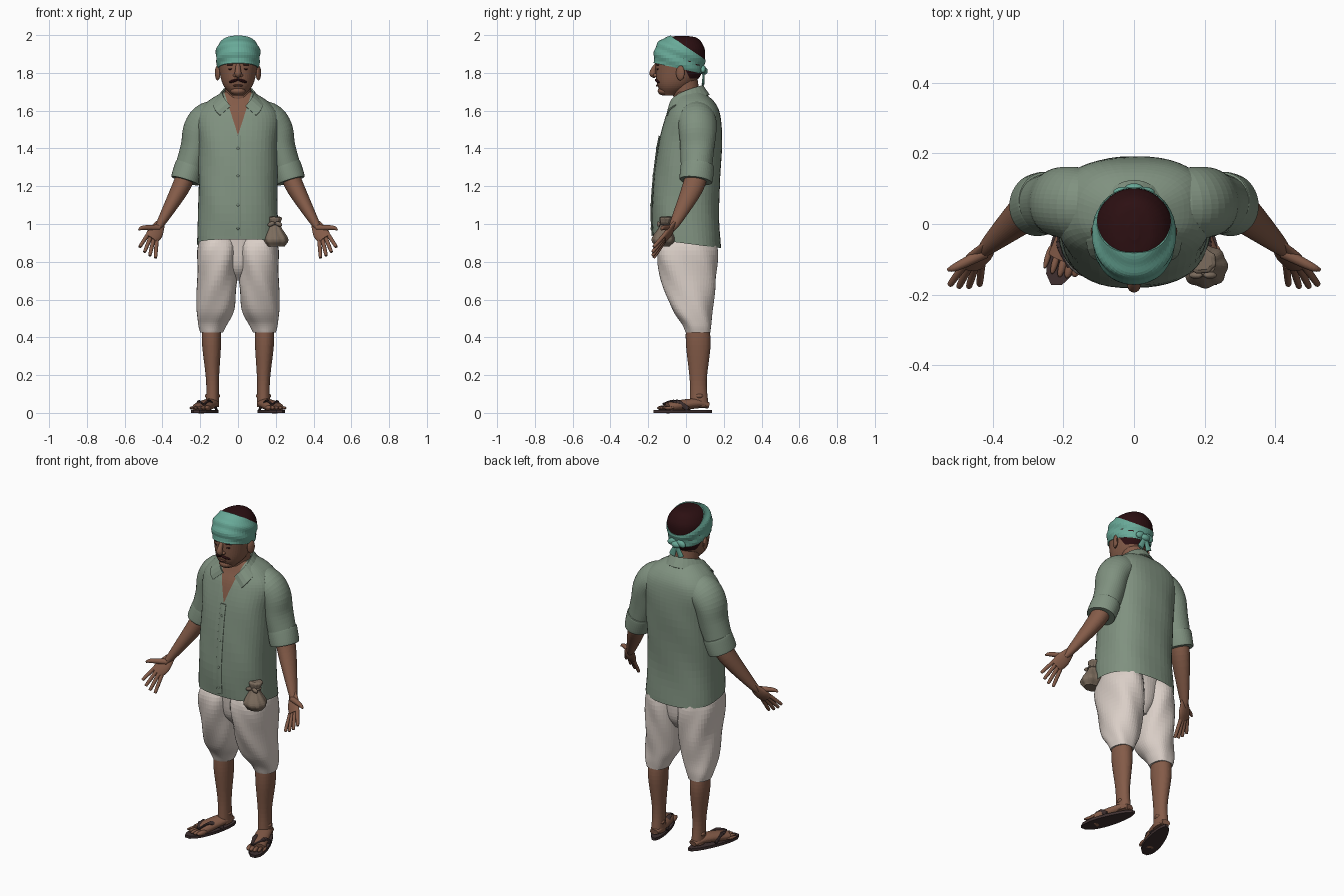
import bpy, bmesh, math
from mathutils import Matrix, Vector

default_cube = bpy.data.objects.get("Cube")
if default_cube:
    bpy.data.objects.remove(default_cube)

ACROSS, DEPTH = Vector((1, 0, 0)), Vector((0, 1, 0))
made = []


def material(name, red, green, blue):
    result = bpy.data.materials.new(name)
    result.use_nodes = True
    result.diffuse_color = (red, green, blue, 1)
    shader = result.node_tree.nodes["Principled BSDF"]
    shader.inputs["Base Color"].default_value = result.diffuse_color
    return result


skin = material("brown skin", .23, .105, .065)
shirt = material("sage cloth", .215, .285, .215)
trousers = material("off white cloth", .7, .62, .57)
teal = material("teal cloth", .14, .4, .315)
hair = material("dark hair", .025, .005, .006)
taupe = material("taupe cloth", .2, .15, .11)
leather = material("dark leather", .05, .03, .03)
lip = material("lip brown", .15, .06, .04)


def finish(name, bm, *materials, pair=False):
    """Store the mesh as a named part; a pair is mirrored to the other side."""
    bmesh.ops.recalc_face_normals(bm, faces=bm.faces)
    mesh = bpy.data.meshes.new(name)
    bm.to_mesh(mesh)
    bm.free()
    part = bpy.data.objects.new(name, mesh)
    bpy.context.collection.objects.link(part)
    for entry in materials:
        mesh.materials.append(entry)
    if pair:
        part.modifiers.new("other side", 'MIRROR').use_mirror_merge = False
    made.append(part)
    return part


def smooth_rows(rows, steps):
    """Catmull-Rom interpolation through the section rows."""
    rows = [Vector(row) for row in rows]
    rows = [rows[0] * 2 - rows[1], *rows, rows[-1] * 2 - rows[-2]]
    result = []
    for before, start, end, after in zip(rows, rows[1:], rows[2:], rows[3:]):
        for step in range(steps):
            t = step / steps
            result.append(start + t / 2 * (end - before + t * (
                2 * before - 5 * start + 4 * end - after
                + t * (3 * start - before - 3 * end + after))))
    return result + [rows[-2]]


def skin_rings(rings, square, wave, folds):
    """Join superelliptic rings (centre, first axis, second axis) into a closed mesh."""
    bm, loops, count = bmesh.new(), [], 48
    for centre, first, second in rings:
        loop = []
        for index in range(count):
            angle = math.tau * index / count
            c, s = math.cos(angle), math.sin(angle)
            ripple = 1 + wave * math.sin(folds * angle + 22 * centre.z)
            offset = first * math.copysign(abs(c) ** (2 / square), c)
            offset += second * math.copysign(abs(s) ** (2 / square), s)
            loop.append(bm.verts.new(centre + offset * ripple))
        loops.append(loop)
    for lower, upper in zip(loops, loops[1:]):
        for index in range(count):
            bm.faces.new((lower[index], lower[index - 1], upper[index - 1], upper[index]))
    bm.faces.new(loops[0])
    bm.faces.new(loops[-1])
    return bm


def stack(rows, grow=0, square=2.1, wave=0, folds=5):
    """Level sections, each given as height, front, back, half width and centre x."""
    rings = []
    for z, front, back, half, x in smooth_rows(rows, 6):
        centre = Vector((x, (front + back) / 2, z + grow))
        rings.append((centre, ACROSS * (half + grow), DEPTH * ((back - front) / 2 + grow)))
    return skin_rings(rings, square, wave, folds)


def limb(name, colour, rows, side=DEPTH, flat=1, square=2, wave=0, pair=True):
    """Sweep sections of x, y, z and radius along a path."""
    rows = smooth_rows(rows, 5)
    rings = []
    for index, row in enumerate(rows):
        ahead, behind = rows[min(index + 1, len(rows) - 1)], rows[max(index - 1, 0)]
        along = (ahead - behind).xyz.normalized()
        first = (side - along * side.dot(along)).normalized()
        rings.append((row.xyz, first * row.w, along.cross(first) * row.w * flat))
    return finish(name, skin_rings(rings, square, wave, 3), colour, pair=pair)


def ball(name, colour, place, size, turn=0, droop=0, pair=False):
    bm = bmesh.new()
    bmesh.ops.create_uvsphere(bm, u_segments=20, v_segments=12, radius=1)
    bm.transform(Matrix.Translation(place) @ Matrix.Rotation(turn, 4, 'Z')
                 @ Matrix.Rotation(droop, 4, 'Y') @ Matrix.Diagonal((*size, 1)))
    return finish(name, bm, colour, pair=pair)


def cut(bm, point, normal, clear=True):
    geometry = [*bm.verts, *bm.edges, *bm.faces]
    bmesh.ops.bisect_plane(bm, geom=geometry, plane_co=point, plane_no=normal, clear_inner=clear)


# Shirt body with a slanted hem and an open neck
torso = [(.86, -.17, .185, .22, 0), (1.1, -.18, .175, .21, 0), (1.4, -.15, .19, .21, 0),
         (1.56, -.11, .185, .22, 0), (1.64, -.075, .155, .17, 0), (1.7, -.05, .09, .08, 0)]
opening = Vector((0, 0, 1.47))
bm = stack(torso, square=2.5, wave=.006)
cut(bm, (0, -.18, .92), (0, .13, 1))
for sign in (1, -1):
    cut(bm, opening, (sign, 0, -.32), clear=False)
for face in bm.faces:
    centre = face.calc_center_median()
    inside_neck = abs(centre.x) < .32 * (centre.z - opening.z)
    face.material_index = int(inside_neck and centre.y < 0)
finish("shirt_body", bm, shirt, skin)

# Button strip and buttons follow the shirt front
strip = [(0, front - .002, z, .017) for z, front, *rest in smooth_rows(torso, 6) if .92 < z < opening.z]
limb("button_strip", shirt, strip, side=ACROSS, flat=.3, pair=False)
for x, y, z, radius in strip[1::3]:
    ball("shirt_button", shirt, (x, y - .004, z), (.007, .004, .007))

# Folded collar, from the nape round to the front points
bm = bmesh.new()
edges = []
for step in range(13):
    t = step / 12
    turn = math.pi * t
    height = 1.735 - .11 * t * t
    inner = (.085 * math.sin(.85 * turn), .09 * math.cos(turn), height)
    outer = (.135 * math.sin(.75 * turn), .01 + .115 * math.cos(turn), height - .05)
    edges.append((bm.verts.new(inner), bm.verts.new(outer)))
for (a, b), (c, d) in zip(edges, edges[1:]):
    bm.faces.new((a, b, d, c))
finish("shirt_collar", bm, shirt, pair=True).modifiers.new("thickness", 'SOLIDIFY').thickness = .008

# Neck and head
limb("neck", skin, [(0, .02, 1.56, .07), (0, -.01, 1.77, .07)], pair=False)
skull = [(1.68, -.12, -.05, .03, 0), (1.73, -.15, .03, .075, 0), (1.8, -.16, .08, .097, 0),
         (1.9, -.16, .095, .108, 0), (1.95, -.14, .08, .09, 0), (1.98, -.1, .05, .055, 0),
         (1.99, -.04, 0, .01, 0)]
finish("head", stack(skull), skin)

bm = stack(skull, grow=.006)
cut(bm, (0, .03, 1.75), (0, 2, 1))
cut(bm, (0, 0, 1.77), (0, 0, 1))
finish("hair", bm, hair)

# Headband: a slanted slice round the skull with soft folds, knotted behind
bm = stack(skull, grow=.009)
cut(bm, (0, -.16, 1.85), (0, .22, 1))
cut(bm, (0, 0, 1.94), (0, -.68, -1))
bm.normal_update()
for vert in bm.verts:
    vert.co += vert.normal * .003 * math.sin(95 * (vert.co.z + .42 * vert.co.y))
finish("headband", bm, teal).modifiers.new("thickness", 'SOLIDIFY').thickness = .008
ball("band_knot", teal, (0, .095, 1.81), (.03, .02, .02))
ball("band_loop", teal, (.03, .09, 1.82), (.03, .015, .02), droop=.4, pair=True)
limb("band_tail", teal, [(0, .095, 1.81, .012), (.03, .09, 1.74, .02)], side=ACROSS, flat=.35)

# Face
limb("nose", skin, [(0, -.15, 1.85, .01), (0, -.17, 1.82, .014), (0, -.175, 1.795, .018),
                    (0, -.16, 1.78, .01)], side=ACROSS, pair=False)
ball("chin", skin, (0, -.115, 1.705), (.04, .035, .025))
ball("lower_lip", lip, (0, -.15, 1.733), (.026, .01, .006))
ball("nostril", skin, (.014, -.16, 1.787), (.012, .014, .01), pair=True)
ball("eye", hair, (.04, -.15, 1.82), (.013, .005, .004), turn=.3, pair=True)
ball("eyebrow", hair, (.04, -.15, 1.842), (.022, .006, .003), turn=.3, pair=True)
ball("moustache", hair, (.022, -.15, 1.758), (.028, .013, .008), turn=.35, droop=.3, pair=True)
ball("ear", skin, (.108, -.03, 1.8), (.012, .024, .04), turn=-.4, pair=True)

# Sleeves with rolled cuffs
sleeve_end = Vector((.27, .055, 1.26, .08))
limb("sleeve", shirt, [(.06, .05, 1.58, .08), (.15, .055, 1.555, .102), (.2, .06, 1.5, .1),
                       (.225, .06, 1.4, .09), sleeve_end], flat=.9, wave=.015)
roll = Vector((.025, -.01, -.08, 0))
rim = Vector((0, 0, 0, .008))
limb("sleeve_cuff", shirt, [sleeve_end - roll * .7, sleeve_end - roll * .6 + rim,
                            sleeve_end + roll * .3 + rim, sleeve_end + roll * .4], flat=.88, wave=.015)

# Forearms and open hands
limb("forearm", skin, [(.27, .06, 1.27, .06), (.31, .03, 1.18, .055), (.4, -.05, 1.02, .03),
                       (.43, -.08, .97, .018)], flat=.85)
spread = Vector((.8, 0, .55))
limb("palm", skin, [(.39, -.035, 1.04, .01), (.42, -.07, .985, .032), (.44, -.095, .95, .042),
                    (.46, -.12, .92, .036)], side=spread, flat=.42)
knuckles, reach = Vector((.455, -.115, .925)), Vector((.025, -.06, -.08))
for fan in (-1.5, -.5, .5, 1.5):
    root = knuckles + spread * fan * .02
    tip = root + reach * (1.1 - .1 * abs(fan)) + spread * fan * .015
    limb("finger", skin, [(*root, .011), (*root.lerp(tip, .9), .009), (*tip, .004)])
limb("thumb", skin, [(.42, -.08, .98, .017), (.5, -.12, .98, .012), (.526, -.13, .97, .005)])

# Trousers gathered below the knee
finish("trouser_seat", stack([(.7, -.04, .09, .04, 0), (.78, -.1, .13, .1, 0),
                              (.95, -.12, .14, .16, 0)]), trousers)
trouser_leg = [(.97, -.11, .13, .08, .1), (.86, -.155, .165, .108, .107), (.7, -.13, .16, .105, .11),
               (.55, -.075, .14, .1, .12), (.47, -.02, .135, .077, .135), (.425, 0, .13, .06, .14)]
finish("trouser_leg", stack(trouser_leg, square=2.2, wave=.025), trousers, pair=True)

# Lower legs and feet
lower_leg = [(.48, 0, .12, .05, .14), (.36, 0, .13, .05, .14), (.17, .02, .11, .034, .135),
             (.03, .02, .12, .035, .135)]
finish("lower_leg", stack(lower_leg), skin, pair=True)
ball("ankle", skin, (.135, .07, .09), (.04, .03, .02), pair=True)
limb("foot", skin, [(.13, .12, .04, .025), (.14, .06, .05, .04), (.175, -.04, .038, .045),
                    (.2, -.1, .025, .045)], side=ACROSS, flat=.65)
for toe in range(5):
    thick = .014 - .0015 * toe
    ball("toe", skin, (.16 + .021 * toe, -.12 + .003 * (toe - 1) ** 2, .026),
         (thick, .035, thick), turn=.28, pair=True)

# Sandals: a sole widening to the toes and a forked strap
heel, toe_end = Vector((.12, .142, .008)), Vector((.22, -.175, .008))
bm = bmesh.new()
pairs = []
for step in range(11):
    t = .01 + .98 * step / 10
    half = .06 * math.sin(math.pi * t) ** .4 * (.7 + .35 * t)
    middle = heel.lerp(toe_end, t)
    pairs.append([bm.verts.new(middle + ACROSS * half * sign) for sign in (1, -1)])
for (a, b), (c, d) in zip(pairs, pairs[1:]):
    bm.faces.new((a, b, d, c))
sole = finish("sandal_sole", bm, leather, pair=True).modifiers.new("thickness", 'SOLIDIFY')
sole.thickness, sole.offset = .016, 0
thong = (.18, -.12, .045, .01)
for bend, end in (((.15, -.05, .063, .013), (.115, .02, .02, .013)),
                  ((.21, -.05, .058, .013), (.205, .01, .02, .013))):
    limb("sandal_strap", leather, [thong, bend, end], flat=.5)

# Drawstring pouch at the left hip
bag = [(.88, -.16, -.09, .045, .2), (.92, -.18, -.06, .064, .2), (.99, -.14, -.09, .03, .195),
       (1.03, -.14, -.07, .042, .19), (1.04, -.13, -.08, .03, .19)]
finish("pouch", stack(bag, wave=.04, folds=8), taupe)
ball("pouch_cord", taupe, (.195, -.115, 1), (.036, .034, .008))
for sign in (1, -1):
    ball("pouch_bow", taupe, (.195 + .02 * sign, -.145, 1), (.02, .01, .012), droop=.4 * sign)

# Smooth shading with sharp edges kept
for part in bpy.context.view_layer.objects:
    part.select_set(part in made)
bpy.context.view_layer.objects.active = made[0]
bpy.ops.object.shade_smooth_by_angle(angle=math.radians(50))
